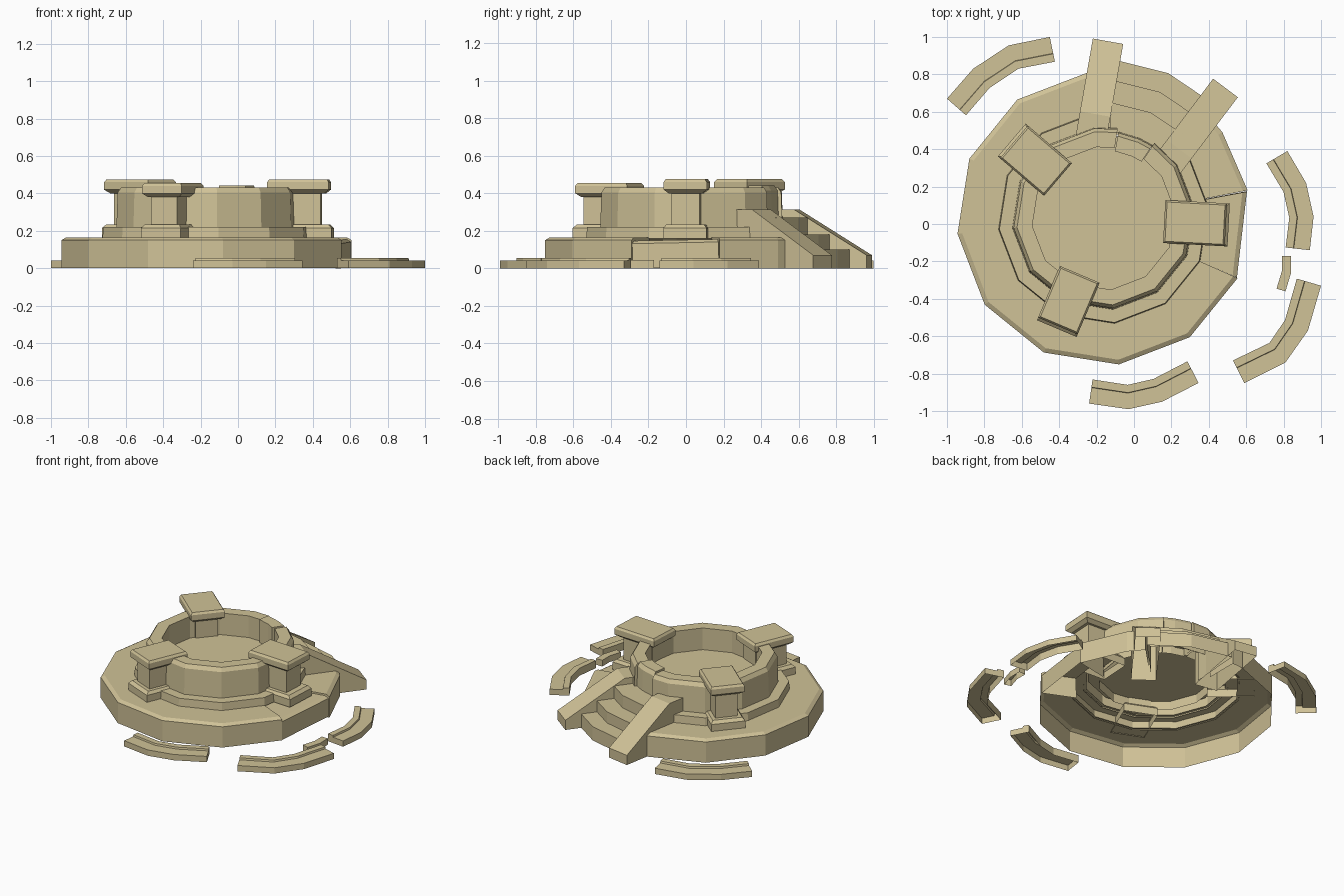
import bpy, bmesh
from math import radians, cos, sin
from mathutils import Vector, Matrix

cube = bpy.data.objects.get("Cube")
if cube:
    bpy.data.objects.remove(cube, do_unlink=True)

stone = bpy.data.materials.new("sandstone")
stone.use_nodes = True
SAND = (0.63, 0.54, 0.31, 1)
stone.diffuse_color = SAND
stone.node_tree.nodes["Principled BSDF"].inputs["Base Color"].default_value = SAND

CENTRE = Vector((-0.163, 0.03, 0))
RING = list(range(-24, 336, 30))


def finish(name, bm, matrix=None):
    mesh = bpy.data.meshes.new(name)
    bm.to_mesh(mesh)
    bm.free()
    mesh.materials.append(stone)
    obj = bpy.data.objects.new(name, mesh)
    bpy.context.collection.objects.link(obj)
    if matrix:
        obj.matrix_world = matrix


def lathe(name, profile, angles, full=False, shift=(0, 0, 0), tilt=0):
    """Sweep an (r, z) profile around the centre; partial sweeps get end caps."""
    bm = bmesh.new()
    rows = [[bm.verts.new((r * cos(radians(a)), r * sin(radians(a)), z))
             for r, z in profile] for a in angles]
    pairs = list(zip(rows, rows[1:])) + ([(rows[-1], rows[0])] if full else [])
    for p, q in pairs:
        for j in range(len(profile) - 1):
            bm.faces.new((p[j], q[j], q[j + 1], p[j + 1]))
    if not full:
        for row, flip in ((rows[0], False), (rows[-1], True)):
            foot = bm.verts.new((row[-1].co.x, row[-1].co.y, profile[0][1]))
            loop = row + [foot]
            bm.faces.new(loop[::-1] if flip else loop)
    matrix = Matrix.Translation(CENTRE + Vector(shift)) @ Matrix.Rotation(tilt, 4, 'X')
    finish(name, bm, matrix)


def loft(name, rings, matrix, bottom=False):
    """Rectangular block from (length, width, z) rings."""
    bm = bmesh.new()
    rows = [[bm.verts.new((sx * l / 2, sy * w / 2, z))
             for sx, sy in ((-1, -1), (1, -1), (1, 1), (-1, 1))] for l, w, z in rings]
    for p, q in zip(rows, rows[1:]):
        for i in range(4):
            k = (i + 1) % 4
            bm.faces.new((p[i], p[k], q[k], q[i]))
    if bottom:
        bm.faces.new(rows[0][::-1])
    bm.faces.new(rows[-1])
    finish(name, bm, matrix)


# Base platform: hollow shell, open at the stairs and at the sunken slab
base = [(0.785, 0), (0.785, 0.15), (0.76, 0.165), (0.55, 0.165)]
lathe("base_platform", base, [90] + list(range(96, 337, 30)))
lathe("base_side", base, [11, 36, 45])
slab = [(0.785, 0.018), (0.785, 0.15), (0.76, 0.165), (0.55, 0.165)]
lathe("sunken_slab", slab, [-23.8, 10.5], shift=(-0.005, 0.003, -0.012), tilt=0.02)

# Second tier
lathe("upper_tier", [(0.565, 0.16), (0.56, 0.22), (0.47, 0.22)], RING, full=True)

# Well wall with a loose block at the back
wall = [(0.49, 0.21), (0.483, 0.405), (0.465, 0.432), (0.383, 0.432), (0.383, 0.21)]
lathe("basin_wall", wall, [81] + list(range(96, 397, 30)) + [416])
lathe("loose_wall_block", wall, [57, 66, 80], shift=(-0.005, -0.018, 0.01))

# Basin floor
bm = bmesh.new()
bm.faces.new([bm.verts.new((0.46 * cos(radians(a)), 0.46 * sin(radians(a)), 0.275))
              for a in RING])
finish("basin_floor", bm, Matrix.Translation(CENTRE))

# Stairs between the rails
lathe("stairs", [(0.85, 0), (0.85, 0.1), (0.74, 0.1), (0.74, 0.18),
                 (0.62, 0.18), (0.62, 0.27), (0.47, 0.27)], [46, 66, 86])


# Sloping stair rails, open underneath
def rail(name, x, y, angle, width, flat, length):
    side = [(0, 0), (0, 0.315), (flat, 0.315), (length, 0.07), (length, 0)]
    bm = bmesh.new()
    near, far = [[bm.verts.new((s, y0, z)) for s, z in side]
                 for y0 in (-width / 2, width / 2)]
    for i in range(len(side) - 1):
        bm.faces.new((near[i], near[i + 1], far[i + 1], far[i]))
    bm.faces.new(near[::-1])
    bm.faces.new(far)
    finish(name, bm, Matrix.Translation((x, y, 0)) @ Matrix.Rotation(radians(angle), 4, 'Z'))


rail("stair_rail_left", -0.23, 0.46, 80, 0.165, 0.13, 0.525)
rail("stair_rail_right", 0.146, 0.272, 53, 0.165, 0.16, 0.57)

# Pillars straddling the wall
for name, angle, dist, top, length in (("side", -3, 0.49, 0.475, 0.33),
                                       ("front", 247, 0.475, 0.455, 0.30),
                                       ("back", 139.5, 0.475, 0.475, 0.31)):
    spot = (Matrix.Translation(CENTRE) @ Matrix.Rotation(radians(angle), 4, 'Z')
            @ Matrix.Translation((dist, 0, 0)))
    out = spot @ Matrix.Translation((0.015, 0, 0))
    loft(name + "_pillar_foot", [(length, 0.23, 0.16), (length, 0.23, 0.215),
                                 (length - 0.04, 0.20, 0.235)], out)
    loft(name + "_pillar_shaft", [(0.24, 0.15, 0.23), (0.24, 0.15, top - 0.07)], spot)
    loft(name + "_pillar_cap", [(length - 0.05, 0.18, top - 0.075),
                                (length, 0.23, top - 0.055),
                                (length, 0.23, top - 0.015),
                                (length - 0.02, 0.21, top)], spot, bottom=True)


# Curved kerb stones lying around the platform
def kerb(name, outer, width, section):
    pts = [Vector(p) for p in outer]
    bm = bmesh.new()
    rows = []
    for i, p in enumerate(pts):
        d = (pts[min(i + 1, len(pts) - 1)] - pts[max(i - 1, 0)]).normalized()
        inward = Vector((-d.y, d.x)) * width
        rows.append([bm.verts.new((*(p + inward * t), z)) for t, z in section])
    for a, b in zip(rows, rows[1:]):
        for j in range(len(section) - 1):
            bm.faces.new((a[j], b[j], b[j + 1], a[j + 1]))
    bm.faces.new(rows[0])
    bm.faces.new(rows[-1][::-1])
    finish(name, bm)


# Raised lip along the inner edge of each stone
section = [(0, 0), (0, 0.042), (0.66, 0.042), (0.68, 0.055), (1, 0.055), (1, 0)]
kerb("front_kerb", [(-0.24, -0.96), (-0.03, -0.99), (0.15, -0.95), (0.345, -0.85)], 0.13, section)
kerb("corner_kerb", [(0.59, -0.85), (0.81, -0.74), (0.93, -0.57), (1.0, -0.33)], 0.135, section)
kerb("side_kerb", [(0.94, -0.14), (0.96, 0.04), (0.92, 0.22), (0.82, 0.39)], 0.13, section)
kerb("back_kerb", [(-0.45, 1.0), (-0.67, 0.955), (-0.86, 0.83), (-1.0, 0.67)], 0.135, section)
kerb("kerb_fragment", [(0.81, -0.36), (0.84, -0.26), (0.84, -0.17)], 0.05,
     [(0, 0), (0, 0.045), (1, 0.045), (1, 0)])
